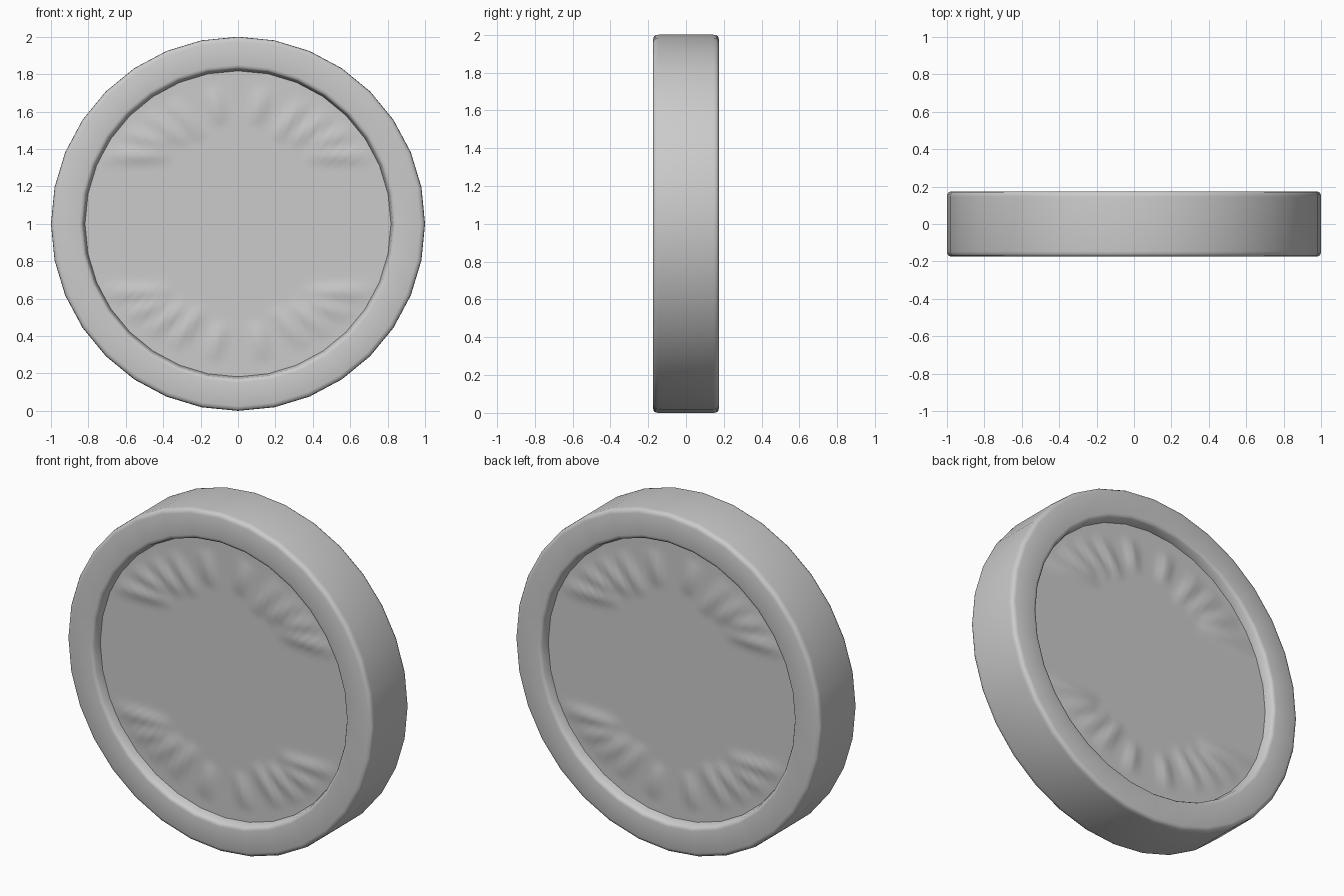
import bpy, bmesh, math
from mathutils import Vector

if "Cube" in bpy.data.objects:
    bpy.data.objects.remove(bpy.data.objects["Cube"])

FLOOR = 0.12   # half-distance between the two recessed faces


def make_object(name, bm, angle):
    bmesh.ops.recalc_face_normals(bm, faces=bm.faces[:])
    me = bpy.data.meshes.new(name)
    bm.to_mesh(me)
    bm.free()
    ob = bpy.data.objects.new(name, me)
    bpy.context.collection.objects.link(ob)
    bpy.ops.object.select_all(action='DESELECT')
    ob.select_set(True)
    bpy.context.view_layer.objects.active = ob
    bpy.ops.object.shade_smooth_by_angle(angle=math.radians(angle))
    return ob


# Outer rim: a rounded band profile (radius, y) spun around the y axis
def build_rim(sides=32):
    half = [(0.815, FLOOR - 0.01), (0.822, 0.135), (0.828, 0.162), (0.836, 0.172),
            (0.85, 0.175), (0.975, 0.175), (0.991, 0.17), (0.998, 0.16), (1.0, 0.145)]
    profile = half + [(r, -y) for r, y in reversed(half)]
    bm = bmesh.new()
    rings = []
    for i in range(sides):
        a = 2 * math.pi * i / sides
        rings.append([bm.verts.new((r * math.cos(a), y, 1 + r * math.sin(a)))
                      for r, y in profile])
    n = len(profile)
    for i in range(sides):
        p, q = rings[i], rings[(i + 1) % sides]
        for j in range(n):
            k = (j + 1) % n
            bm.faces.new((p[j], q[j], q[k], p[k]))
    return make_object("rim", bm, 50)


# Creases as start and end points in one quarter, mirrored to the others
CREASES = [((0.34, 0.36), (0.74, 0.37)), ((0.36, 0.41), (0.62, 0.50)),
           ((0.27, 0.42), (0.50, 0.60)), ((0.19, 0.44), (0.36, 0.67)),
           ((0.09, 0.52), (0.14, 0.74))]


def crease_height(x, z):
    p = Vector((abs(x), abs(z)))
    h = 0.0
    for a, b in CREASES:
        a, b = Vector(a), Vector(b)
        d = b - a
        t = (p - a).dot(d) / d.length_squared
        if 0 < t < 1:
            side = (p - a - d * t).length
            h += 0.016 * math.sin(math.pi * t) * math.exp(-(side / 0.032) ** 2)
    return h


# Recessed, softly creased face panel
def build_panel(name, sign, sides=128, steps=40, radius=0.825):
    bm = bmesh.new()
    centre = bm.verts.new((0, sign * FLOOR, 1))
    prev = None
    for s in range(1, steps + 1):
        r = radius * s / steps
        ring = []
        for i in range(sides):
            a = 2 * math.pi * i / sides
            x, z = r * math.cos(a), r * math.sin(a)
            y = FLOOR + crease_height(x, z)
            ring.append(bm.verts.new((x, sign * y, 1 + z)))
        for i in range(sides):
            k = (i + 1) % sides
            if prev:
                bm.faces.new((prev[i], ring[i], ring[k], prev[k]))
            else:
                bm.faces.new((centre, ring[i], ring[k]))
        prev = ring
    # Open sheet: point its normals outward
    ob = make_object(name, bm, 60)
    if ob.data.polygons[0].normal.y * sign < 0:
        ob.data.flip_normals()
    return ob


build_rim()
build_panel("front_panel", -1)
build_panel("back_panel", 1)
